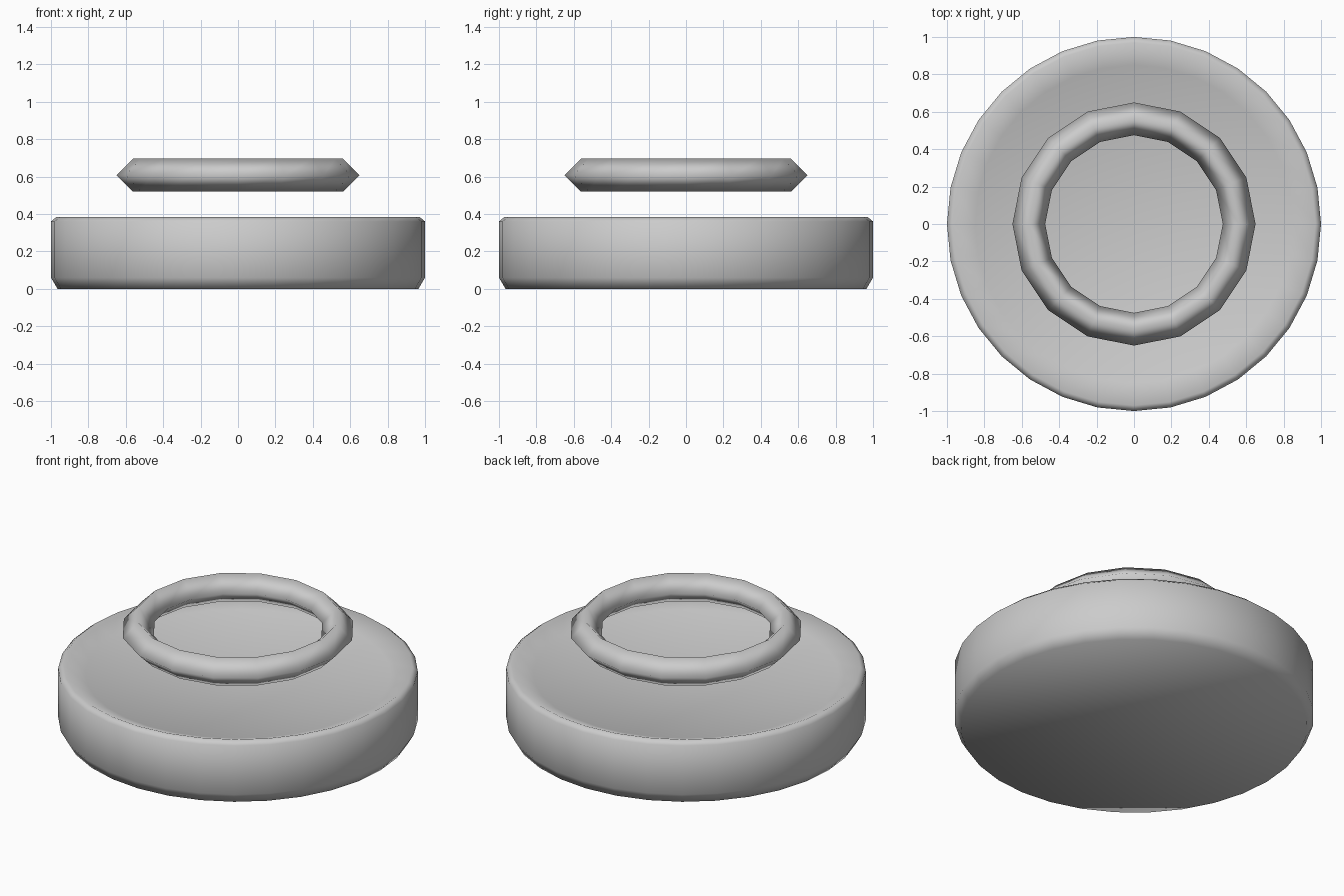
import bpy, bmesh
from math import cos, sin, tau

if "Cube" in bpy.data.objects:
    bpy.data.objects.remove(bpy.data.objects["Cube"])


def lathe(name, profile, sides):
    """Revolve (radius, z) points around z; radius 0 makes a pole."""
    bm = bmesh.new()
    rings = []
    for r, z in profile:
        if r == 0:
            rings.append([bm.verts.new((0, 0, z))] * sides)
        else:
            rings.append([bm.verts.new((r * cos(tau * i / sides), r * sin(tau * i / sides), z))
                          for i in range(sides)])
    for a, b in zip(rings, rings[1:]):
        for i in range(sides):
            j = (i + 1) % sides
            quad = list(dict.fromkeys((a[i], a[j], b[j], b[i])))
            bm.faces.new(quad)
    # Flat underside
    bm.faces.new(list(reversed(rings[0])))
    bmesh.ops.recalc_face_normals(bm, faces=bm.faces)
    for f in bm.faces:
        f.smooth = True
    mesh = bpy.data.meshes.new(name)
    bm.to_mesh(mesh)
    bm.free()
    obj = bpy.data.objects.new(name, mesh)
    bpy.context.collection.objects.link(obj)
    return obj


# Round base with bevelled rim and a shallow dished top
lathe("dished_base", [(0.965, 0), (1.0, 0.06), (1.0, 0.36), (0.97, 0.385),
                      (0.85, 0.335), (0, 0.26)], 32)

# Floating ring with a diamond cross-section
bpy.ops.mesh.primitive_torus_add(major_segments=16, minor_segments=4,
                                 major_radius=0.5625, minor_radius=0.0875,
                                 location=(0, 0, 0.608))
ring = bpy.context.object
ring.name = "floating_ring"
bpy.ops.object.shade_smooth()
